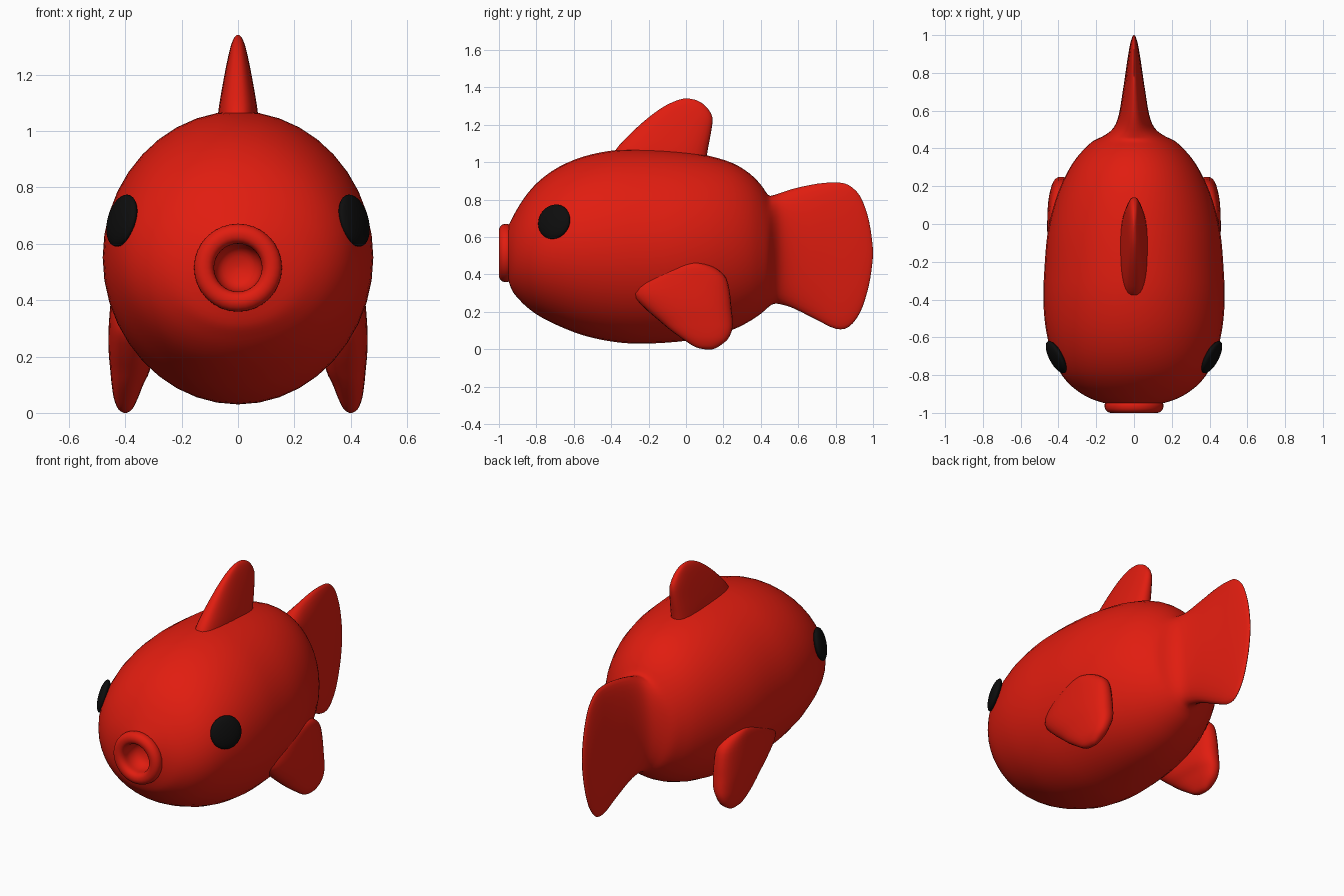
import bpy, bmesh, math
from mathutils import Vector


def material(name, col):
    m = bpy.data.materials.new(name)
    m.diffuse_color = (*col, 1)
    return m


RED = material("red", (0.75, 0.012, 0.005))
BLACK = material("black", (0.004, 0.004, 0.004))


def smooth_rows(rows, steps=3):
    """Catmull-Rom interpolation between section rows."""
    out = []
    for i in range(len(rows) - 1):
        a, b, c, d = (rows[max(0, min(len(rows) - 1, i + k))] for k in (-1, 0, 1, 2))
        for s in range(steps):
            t = s / steps
            out.append([0.5 * (2 * q + (r - p) * t + (2 * p - 5 * q + 4 * r - u) * t * t
                               + (3 * q - p - 3 * r + u) * t ** 3)
                        for p, q, r, u in zip(a, b, c, d)])
    return out + [list(rows[-1])]


def unit_ring(n, power=1.0):
    """Rounded outline; power below 1 makes it boxier."""
    pts = []
    for i in range(n):
        a = 2 * math.pi * i / n
        c, s = math.cos(a), math.sin(a)
        pts.append((math.copysign(abs(c) ** power, c), math.copysign(abs(s) ** power, s)))
    return pts


def loft(name, rings, mat, caps=(True, True), angle=60):
    bm = bmesh.new()
    vr = [[bm.verts.new(p) for p in r] for r in rings]
    n = len(vr[0])
    for a, b in zip(vr, vr[1:]):
        for i in range(n):
            j = (i + 1) % n
            bm.faces.new((a[i], a[j], b[j], b[i]))
    if caps[0]:
        bm.faces.new(vr[0])
    if caps[1]:
        bm.faces.new(vr[-1])
    bmesh.ops.recalc_face_normals(bm, faces=bm.faces)
    me = bpy.data.meshes.new(name)
    bm.to_mesh(me)
    bm.free()
    ob = bpy.data.objects.new(name, me)
    bpy.context.collection.objects.link(ob)
    me.materials.append(mat)
    bpy.ops.object.select_all(action='DESELECT')
    ob.select_set(True)
    bpy.context.view_layer.objects.active = ob
    bpy.ops.object.shade_smooth_by_angle(angle=math.radians(angle))
    return ob


# Body flowing into the tail: y, bottom z, top z, half width
body = [(-0.95, 0.37, 0.66, 0.15), (-0.93, 0.315, 0.70, 0.215), (-0.90, 0.275, 0.755, 0.275),
        (-0.85, 0.225, 0.83, 0.34), (-0.78, 0.175, 0.905, 0.395), (-0.68, 0.125, 0.975, 0.437),
        (-0.55, 0.075, 1.03, 0.468), (-0.40, 0.042, 1.062, 0.48), (-0.25, 0.03, 1.07, 0.475),
        (-0.05, 0.04, 1.06, 0.458), (0.12, 0.065, 1.035, 0.418), (0.25, 0.105, 0.995, 0.365),
        (0.34, 0.15, 0.94, 0.312), (0.40, 0.19, 0.88, 0.26), (0.44, 0.225, 0.825, 0.215),
        (0.47, 0.243, 0.825, 0.155), (0.51, 0.24, 0.838, 0.108), (0.58, 0.217, 0.86, 0.08),
        (0.70, 0.157, 0.885, 0.06), (0.80, 0.11, 0.892, 0.045), (0.87, 0.12, 0.878, 0.035),
        (0.93, 0.195, 0.82, 0.025), (0.97, 0.31, 0.72, 0.016), (0.99, 0.41, 0.62, 0.009),
        (1.0, 0.50, 0.53, 0.002)]
loft("body_and_tail",
     [[(w * c, y, (lo + hi) / 2 + (hi - lo) / 2 * s) for c, s in unit_ring(40)]
      for y, lo, hi, w in smooth_rows(body)], RED, caps=(False, True))

# Mouth: turned lip with a hollow; radius, y
lip = [(0.13, -0.92), (0.152, -0.945), (0.156, -0.965), (0.15, -0.985), (0.135, -0.997),
       (0.118, -1.0), (0.10, -0.995), (0.088, -0.98), (0.085, -0.96), (0.083, -0.93),
       (0.068, -0.895), (0.04, -0.877), (0.004, -0.87)]
loft("mouth", [[(r * c, y, 0.515 + r * s) for c, s in unit_ring(32)]
               for r, y in smooth_rows(lip, 2)], RED, caps=(False, True))

# Dorsal fin: z, front y, back y, half width
dorsal = [(0.95, -0.42, 0.10, 0.078), (1.06, -0.38, 0.115, 0.071), (1.15, -0.30, 0.132, 0.057),
          (1.24, -0.20, 0.141, 0.04), (1.30, -0.115, 0.105, 0.026), (1.33, -0.05, 0.06, 0.014),
          (1.341, -0.01, 0.015, 0.003)]
loft("dorsal_fin",
     [[(w * c, (a + b) / 2 + (b - a) / 2 * s, z) for c, s in unit_ring(32, 0.8)]
      for z, a, b, w in smooth_rows(dorsal)], RED)

# Side fins: z, front y, back y, centre x, half thickness
side = [(0.0, 0.10, 0.14, 0.40, 0.005), (0.012, 0.05, 0.17, 0.40, 0.024),
        (0.05, -0.01, 0.22, 0.398, 0.042), (0.10, -0.08, 0.245, 0.392, 0.056),
        (0.15, -0.14, 0.25, 0.383, 0.07), (0.22, -0.22, 0.243, 0.38, 0.079),
        (0.30, -0.285, 0.235, 0.38, 0.079), (0.38, -0.25, 0.215, 0.38, 0.073),
        (0.43, -0.14, 0.165, 0.38, 0.067), (0.455, -0.05, 0.11, 0.38, 0.058),
        (0.465, 0.0, 0.06, 0.38, 0.045)]
for sx, label in ((1, "right"), (-1, "left")):
    loft("side_fin_" + label,
         [[(sx * (x + w * c), (a + b) / 2 + (b - a) / 2 * s, z) for c, s in unit_ring(32, 0.8)]
          for z, a, b, x, w in smooth_rows(side)], RED)

    # Eyes: flattened balls facing along the head surface
    bpy.ops.mesh.primitive_uv_sphere_add(segments=32, ring_count=16, radius=1,
                                         location=(sx * 0.412, -0.705, 0.682))
    eye = bpy.context.object
    eye.name = "eye_" + label
    eye.scale = (0.095, 0.095, 0.03)
    eye.rotation_euler = Vector((sx * 0.86, -0.46, 0.24)).to_track_quat('Z', 'Y').to_euler()
    eye.data.materials.append(BLACK)
    bpy.ops.object.shade_smooth()
